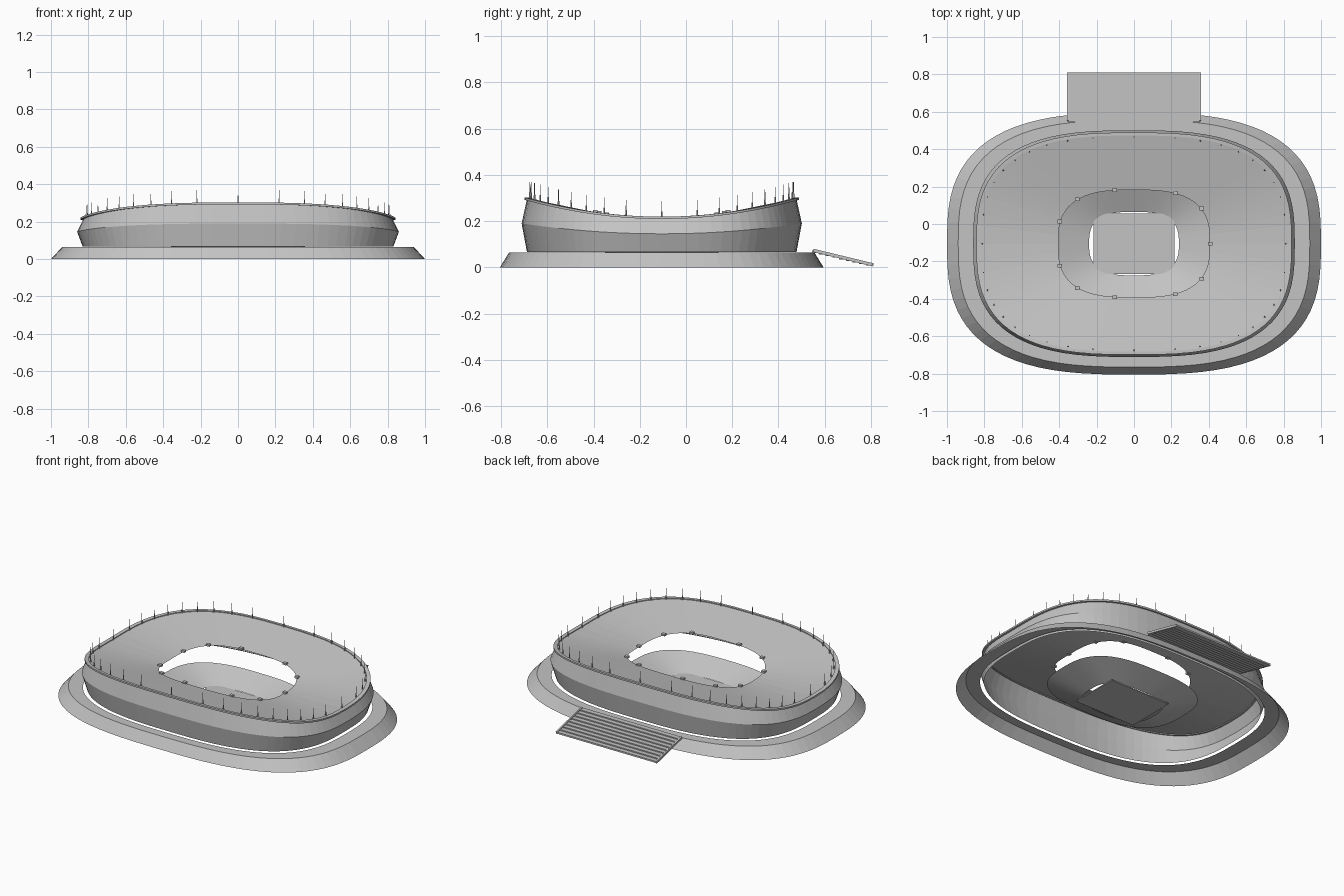
import bpy, bmesh, math
from mathutils import Matrix, Vector

if "Cube" in bpy.data.objects:
    bpy.data.objects.remove(bpy.data.objects["Cube"])

CY = -0.105      # centre of the bowl in y
SEG = 80         # facets round the oval
POW = 0.705      # superellipse exponent

grey = bpy.data.materials.new("light_grey")
grey.diffuse_color = (0.55, 0.55, 0.55, 1)
grey.use_nodes = True
grey.node_tree.nodes["Principled BSDF"].inputs["Base Color"].default_value = grey.diffuse_color


def oval(t, a, b):
    c, s = math.cos(t), math.sin(t)
    x = math.copysign(abs(c) ** POW, c) if abs(c) > 1e-6 else 0.0
    y = math.copysign(abs(s) ** POW, s) if abs(s) > 1e-6 else 0.0
    return a * x, b * y + CY, abs(y)


def saddle(low, high):
    # height that is low at the x ends and high at the y ends
    return lambda s: low + (high - low) * s * s


def flat(z):
    return lambda s: z


def finish(name, bm, recalc=True):
    if recalc:
        bmesh.ops.recalc_face_normals(bm, faces=bm.faces)
    me = bpy.data.meshes.new(name)
    bm.to_mesh(me)
    bm.free()
    me.materials.append(grey)
    ob = bpy.data.objects.new(name, me)
    bpy.context.collection.objects.link(ob)
    return ob


def loft(name, rings, closed=False):
    # rings: (half x, half y, height function), listed so normals face out / up
    bm = bmesh.new()
    loops = []
    for a, b, h in rings:
        loop = []
        for i in range(SEG):
            x, y, s = oval(2 * math.pi * i / SEG, a, b)
            loop.append(bm.verts.new((x, y, h(s))))
        loops.append(loop)
    pairs = list(zip(loops, loops[1:]))
    if closed:
        pairs.append((loops[-1], loops[0]))
    for lo, hi in pairs:
        for i in range(SEG):
            j = (i + 1) % SEG
            bm.faces.new((lo[i], lo[j], hi[j], hi[i]))
    return finish(name, bm, recalc=closed)


def add_box(bm, centre, size, rot=Matrix.Identity(4)):
    m = Matrix.Translation(Vector(centre)) @ rot @ Matrix.Diagonal((*size, 1))
    bmesh.ops.create_cube(bm, size=1, matrix=m)


# sloped podium, open underneath
loft("podium", [(1.0, 0.70, flat(0)), (0.94, 0.66, flat(0.065)),
                (0.852, 0.603, flat(0.065))])

# outer wall, widest at mid height
loft("outer_wall", [(0.83, 0.583, flat(0.066)),
                    (0.86, 0.606, saddle(0.145, 0.19)),
                    (0.828, 0.583, saddle(0.212, 0.295))])

# rim along the wall top
rim_low, rim_high = saddle(0.209, 0.292), saddle(0.219, 0.303)
loft("rim", [(0.843, 0.594, rim_low), (0.843, 0.594, rim_high),
             (0.818, 0.578, rim_high), (0.818, 0.578, rim_low)], closed=True)

# roof sloping down to the opening
loft("roof", [(0.82, 0.58, saddle(0.214, 0.298)),
              (0.405, 0.287, saddle(0.20, 0.238))])

# seating dish, hung below the opening
loft("seating_bowl", [(0.45, 0.32, flat(0.10)), (0.24, 0.17, flat(0.03))])

# pitch
bm = bmesh.new()
add_box(bm, (0, CY, 0.03), (0.432, 0.324, 0.006))
finish("pitch", bm)

# masts round the rim
bm = bmesh.new()
mast_z = saddle(0.216, 0.30)
for i in range(40):
    x, y, s = oval(2 * math.pi * i / 40, 0.812, 0.57)
    z = mast_z(s)
    for r1, r2, h in ((0.004, 0.003, 0.025), (0.002, 0.0012, 0.07)):
        bmesh.ops.create_cone(bm, cap_ends=True, segments=6, radius1=r1,
                              radius2=r2, depth=h,
                              matrix=Matrix.Translation((x, y, z + h / 2)))
finish("masts", bm)

# floodlights on the opening edge
bm = bmesh.new()
lamp_z = saddle(0.20, 0.238)
for i in range(11):
    t = 2 * math.pi * i / 11
    x, y, s = oval(t, 0.408, 0.289)
    add_box(bm, (x, y, lamp_z(s) + 0.005), (0.024, 0.02, 0.012))
finish("floodlights", bm)

# entrance stairs at the back
bm = bmesh.new()
STEPS = 9
for i in range(STEPS):
    f = i / (STEPS - 1)
    add_box(bm, (0, 0.562 + f * 0.232, 0.068 - f * 0.056), (0.70, 0.032, 0.01))
finish("stair_treads", bm)

# stair cheeks
bm = bmesh.new()
tilt = Matrix.Rotation(-math.atan2(0.056, 0.232), 4, 'X')
for sx in (-1, 1):
    add_box(bm, (sx * 0.354, 0.68, 0.042), (0.01, 0.265, 0.014), tilt)
finish("stair_cheeks", bm)
